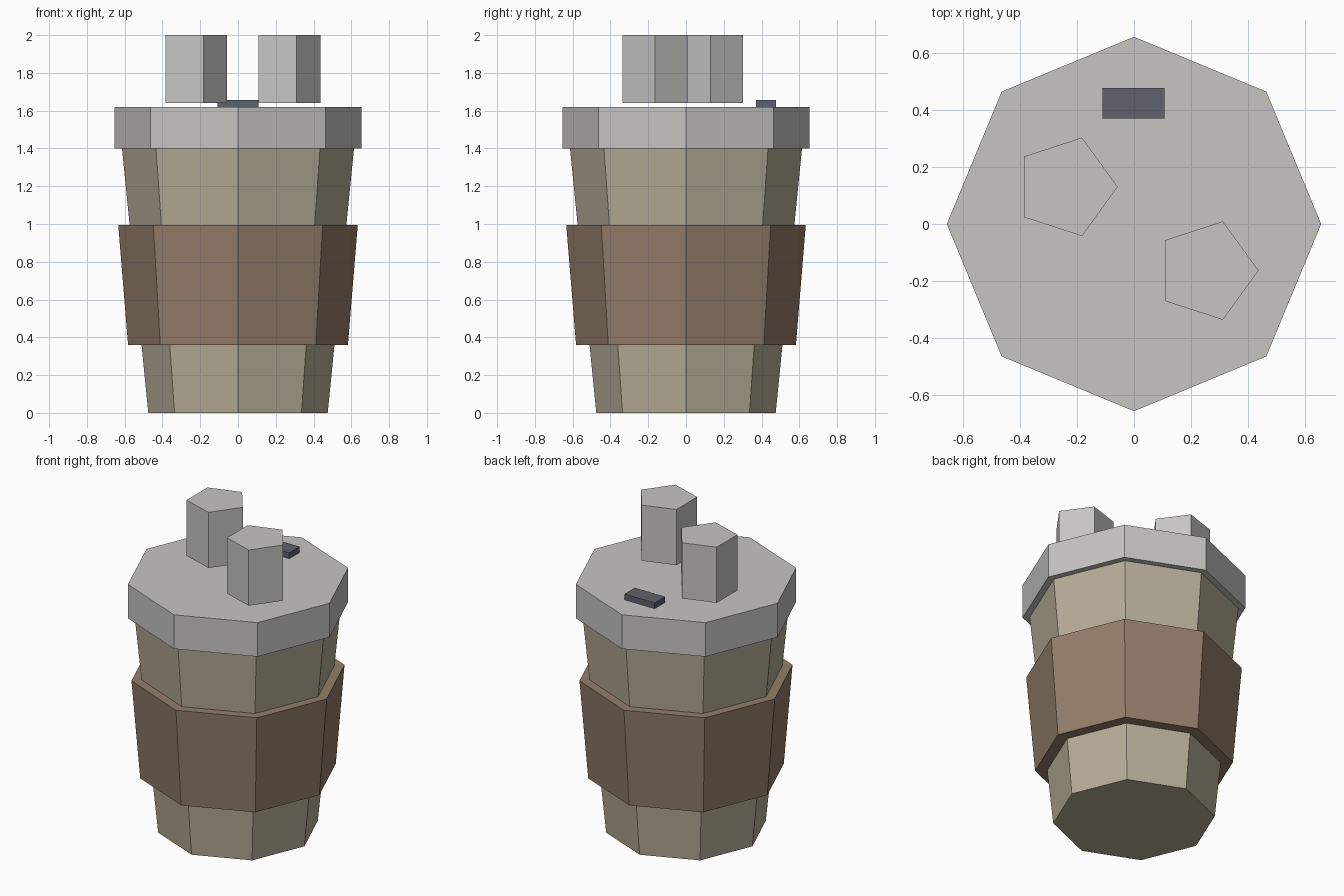
import bpy
import bmesh
from math import cos, sin, tau

cube = bpy.data.objects.get("Cube")
if cube:
    bpy.data.objects.remove(cube, do_unlink=True)


def material(name, rgb):
    mat = bpy.data.materials.new(name)
    mat.use_nodes = True
    mat.diffuse_color = (*rgb, 1)
    mat.node_tree.nodes["Principled BSDF"].inputs["Base Color"].default_value = (*rgb, 1)
    return mat


def finish(name, bm, mat):
    bmesh.ops.recalc_face_normals(bm, faces=bm.faces)
    mesh = bpy.data.meshes.new(name)
    bm.to_mesh(mesh)
    bm.free()
    mesh.materials.append(mat)
    obj = bpy.data.objects.new(name, mesh)
    bpy.context.collection.objects.link(obj)
    return obj


def prism(name, sides, bottom, top, mat, x=0, y=0):
    """Capped prism between two (radius, height) pairs, one corner facing +x."""
    bm = bmesh.new()
    rings = [[bm.verts.new((x + r * cos(tau * i / sides), y + r * sin(tau * i / sides), z))
              for i in range(sides)] for r, z in (bottom, top)]
    for ring in rings:
        bm.faces.new(ring)
    for i in range(sides):
        j = (i + 1) % sides
        bm.faces.new((rings[0][i], rings[0][j], rings[1][j], rings[1][i]))
    return finish(name, bm, mat)


paper = material("beige paper", (0.468, 0.418, 0.310))
card = material("brown cardboard", (0.292, 0.209, 0.144))
plastic = material("light grey", (0.565, 0.56, 0.55))
dark = material("dark slate", (0.114, 0.122, 0.150))

# Tapered cup, sleeve and lid
prism("cup", 8, (0.475, 0), (0.615, 1.41), paper)
prism("sleeve", 8, (0.582, 0.36), (0.634, 0.995), card)
prism("lid", 8, (0.655, 1.4), (0.655, 1.62), plastic)

# Two five-sided blocks hovering just above the lid
for name, x, y in (("left_block", 0.255, -0.163), ("right_block", -0.238, 0.13)):
    prism(name, 5, (0.181, 1.64), (0.181, 2), plastic, x, y)

# Drinking hole tab at the back of the lid
bm = bmesh.new()
bmesh.ops.create_cube(bm, size=1)
bmesh.ops.scale(bm, vec=(0.217, 0.106, 0.045), verts=bm.verts)
bmesh.ops.translate(bm, vec=(-0.001, 0.423, 1.635), verts=bm.verts)
finish("sip_tab", bm, dark)
